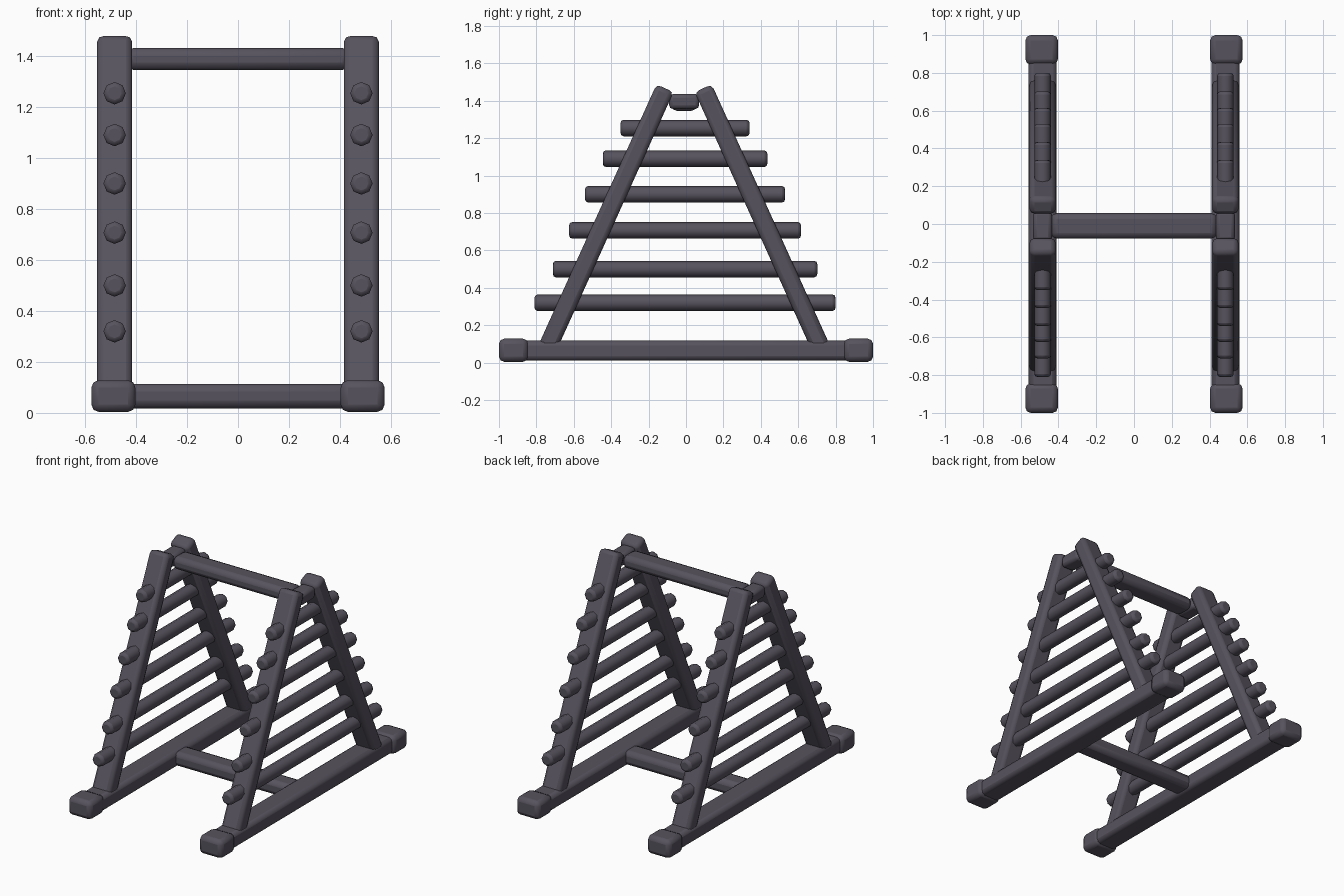
import bpy
import math
from mathutils import Vector

if "Cube" in bpy.data.objects:
    bpy.data.objects.remove(bpy.data.objects["Cube"], do_unlink=True)

# Single dark painted-metal colour
paint = bpy.data.materials.new("dark grey paint")
paint.use_nodes = True
colour = (0.095, 0.086, 0.112, 1)
paint.diffuse_color = colour
paint.node_tree.nodes["Principled BSDF"].inputs["Base Color"].default_value = colour

MID_Y = -0.01   # the frame's centre line
SIDE_X = 0.484  # centre of each side frame


def finish(obj, name, bevel):
    obj.name = name
    obj.data.materials.append(paint)
    mod = obj.modifiers.new("Soft edges", 'BEVEL')
    mod.width = bevel
    mod.segments = 2
    mod.limit_method = 'ANGLE'
    mod.angle_limit = math.radians(60)
    bpy.ops.object.shade_smooth_by_angle(angle=math.radians(50))
    return obj


def beam(name, centre, size, bevel=0.025, tilt=0):
    bpy.ops.mesh.primitive_cube_add(size=1, location=centre, rotation=(tilt, 0, 0))
    obj = bpy.context.object
    obj.scale = size
    bpy.ops.object.transform_apply(location=False, rotation=False, scale=True)
    return finish(obj, name, bevel)


def rung(name, x, z, half):
    bpy.ops.mesh.primitive_cylinder_add(vertices=8, radius=0.044, depth=half * 2,
                                        location=(x, MID_Y + 0.005, z),
                                        rotation=(math.pi / 2, 0, 0))
    return finish(bpy.context.object, name, 0.016)


for side, label in ((1, "left"), (-1, "right")):
    x = side * SIDE_X

    # Base rail and its end feet
    beam(f"{label}_base_rail", (x, 0, 0.064), (0.148, 1.8, 0.106))
    for end, where in ((-1, "front"), (1, "back")):
        beam(f"{label}_{where}_foot", (side * 0.489, end * 0.922, 0.066),
             (0.172, 0.156, 0.124), 0.028)

        # Leaning leg, sunk into the base rail
        foot = Vector((x, MID_Y + end * 0.735, 0.07))
        top = Vector((x, MID_Y + end * 0.102, 1.467))
        lean = top - foot
        beam(f"{label}_{where}_leg", (foot + top) / 2, (0.138, 0.1, lean.length),
             0.025, math.atan2(-lean.y, lean.z))

    # Short joint between the leg tops
    beam(f"{label}_top_joint", (x, MID_Y, 1.396), (0.1, 0.16, 0.08), 0.02)

    # Rungs shortening towards the top
    steps = ((0.32, 0.805), (0.5, 0.707), (0.707, 0.62),
             (0.9, 0.535), (1.09, 0.44), (1.254, 0.345))
    for number, (z, half) in enumerate(steps, 1):
        rung(f"{label}_rung_{number}", x, z, half)

# Crossbars joining the two side frames
beam("top_crossbar", (0, MID_Y, 1.388), (0.88, 0.134, 0.086), 0.03)
beam("bottom_crossbar", (0, MID_Y, 0.066), (0.88, 0.134, 0.096), 0.03)
